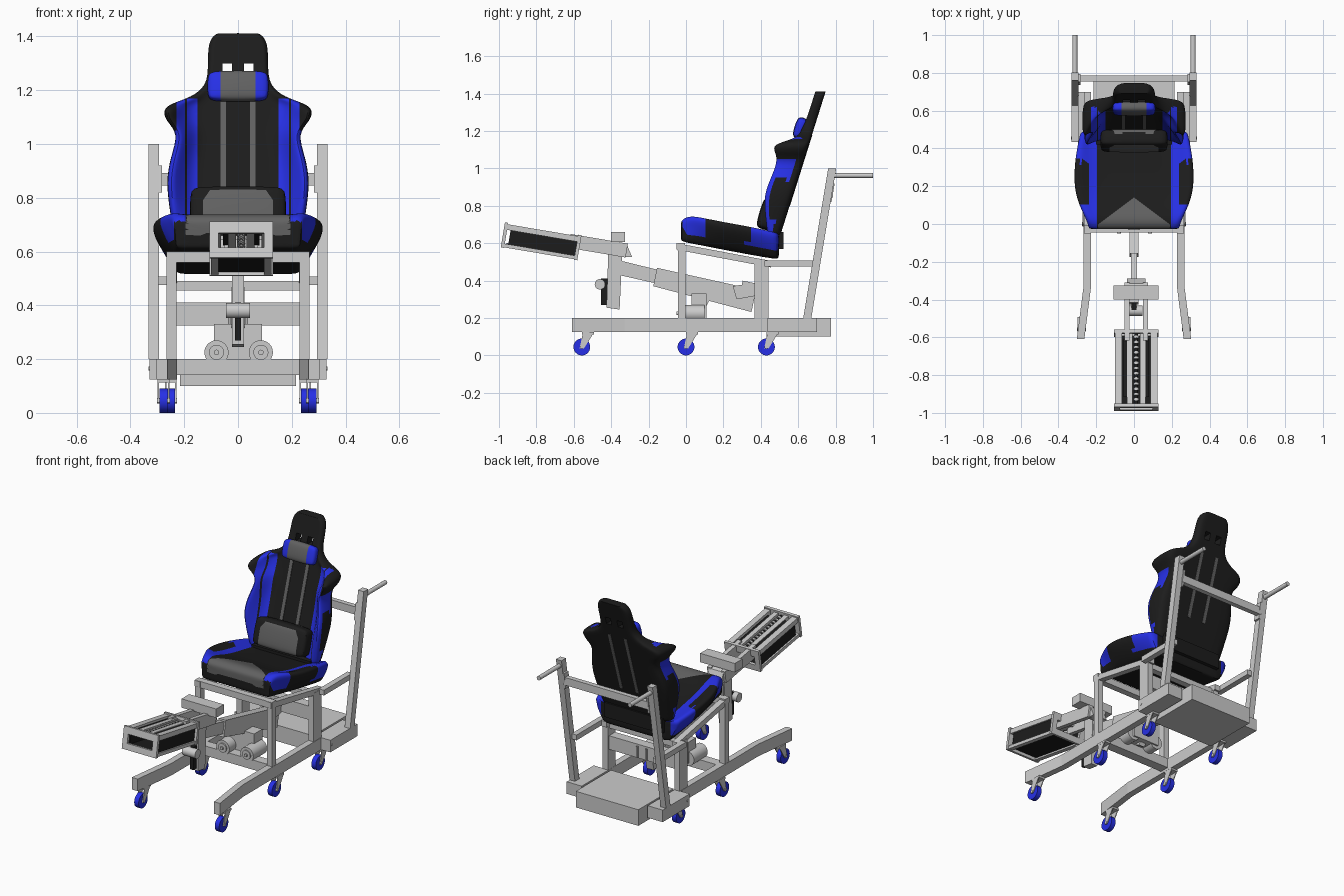
import bpy, bmesh
from math import radians, pi
from mathutils import Vector, Matrix

if "Cube" in bpy.data.objects:
    bpy.data.objects.remove(bpy.data.objects["Cube"])

def material(name, rgb):
    m = bpy.data.materials.new(name)
    m.diffuse_color = (*rgb, 1)
    m.use_nodes = True
    m.node_tree.nodes["Principled BSDF"].inputs["Base Color"].default_value = m.diffuse_color
    return m
BLACK = material("black_fabric", (0.012, 0.012, 0.012))
BLUE = material("blue_fabric", (0.02, 0.03, 0.8))
GREY = material("grey_fabric", (0.12, 0.12, 0.12))

def finish(name, bm, mat=None, smooth=False):
    me = bpy.data.meshes.new(name)
    bmesh.ops.recalc_face_normals(bm, faces=bm.faces[:])
    bm.to_mesh(me)
    bm.free()
    ob = bpy.data.objects.new(name, me)
    bpy.context.collection.objects.link(ob)
    if mat:
        me.materials.append(mat)
    if smooth:
        smooth_shade(ob)
    return ob

def smooth_shade(ob):
    bpy.ops.object.select_all(action='DESELECT')
    ob.select_set(True)
    bpy.context.view_layer.objects.active = ob
    bpy.ops.object.shade_smooth_by_angle(angle=radians(35))

def box(name, x, y, z, mat=None, M=Matrix()):
    """Box from (min, max) ranges, optionally in a tilted frame M."""
    c = [(r[0] + r[1]) / 2 for r in (x, y, z)]
    s = [r[1] - r[0] for r in (x, y, z)]
    bm = bmesh.new()
    bmesh.ops.create_cube(bm, size=1, matrix=M @ Matrix.Translation(c) @ Matrix.Diagonal((*s, 1)))
    return finish(name, bm, mat)

def beam(name, p, q, w, h, mat=None):
    p, q = Vector(p), Vector(q)
    d = q - p
    M = Matrix.Translation((p + q) / 2) @ d.to_track_quat('Y', 'Z').to_matrix().to_4x4()
    return box(name, (-w / 2, w / 2), (-d.length / 2, d.length / 2), (-h / 2, h / 2), mat, M)

def rod(name, p, q, r, mat=None, seg=24, M=Matrix()):
    p, q = Vector(p), Vector(q)
    d = q - p
    bm = bmesh.new()
    T = M @ Matrix.Translation((p + q) / 2) @ d.to_track_quat('Z', 'Y').to_matrix().to_4x4()
    bmesh.ops.create_cone(bm, cap_ends=True, segments=seg, radius1=r, radius2=r, depth=d.length, matrix=T)
    return finish(name, bm, mat, True)

def side_plate(name, x, yz, w):
    """Polygon in the yz plane, w thick, centred on x."""
    bm = bmesh.new()
    f = bm.faces.new([bm.verts.new((x - w / 2, y, z)) for y, z in yz])
    r = bmesh.ops.extrude_face_region(bm, geom=[f])
    bmesh.ops.translate(bm, vec=(w, 0, 0), verts=[v for v in r["geom"] if isinstance(v, bmesh.types.BMVert)])
    return finish(name, bm)

def upholster(name, bm, color, planes=(), level=2):
    """Subdivide a cage, cut it along colour seams, colour each face by position."""
    ob = finish(name, bm)
    ob.modifiers.new("soft", 'SUBSURF').levels = level
    me = bpy.data.meshes.new_from_object(ob.evaluated_get(bpy.context.evaluated_depsgraph_get()))
    ob.modifiers.clear()
    bm = bmesh.new()
    bm.from_mesh(me)
    for co, no in planes:
        bmesh.ops.bisect_plane(bm, geom=bm.verts[:] + bm.edges[:] + bm.faces[:], plane_co=co, plane_no=no)
    bm.normal_update()
    mats = [BLACK, BLUE, GREY]
    for f in bm.faces:
        f.material_index = mats.index(color(f.calc_center_median(), f.normal))
    bm.to_mesh(me)
    bm.free()
    ob.data = me
    for m in mats:
        me.materials.append(m)
    smooth_shade(ob)
    return ob

def loft(halves):
    """Skin mirrored half sections; first and last points lie on x = 0."""
    bm = bmesh.new()
    rings = [[bm.verts.new(p) for p in h + [(-p[0], p[1], p[2]) for p in h[-2:0:-1]]] for h in halves]
    n = len(rings[0])
    for a, b in zip(rings, rings[1:]):
        for i in range(n):
            bm.faces.new((a[i], a[(i + 1) % n], b[(i + 1) % n], b[i]))
    bm.faces.new(rings[0])
    bm.faces.new(rings[-1])
    return bm

def both(x):
    return [(x, 0, 0), (1, 0, 0)], [(-x, 0, 0), (1, 0, 0)]

# --- seat cushion: stations along y (y, half width, top, bottom, dip) ---
seat = []
for y, w, t, b, d in [(-.028, .235, .70, .625, 0), (-.024, .245, .725, .61, 0), (.02, .255, .75, .60, .004),
                      (.10, .297, .737, .585, .02), (.20, .325, .718, .565, .035), (.35, .318, .692, .537, .035),
                      (.48, .29, .662, .515, .03), (.50, .285, .655, .515, .03)]:
    xo = min(.24, w - .04)
    seat.append([(0, y, t - d), (.12, y, t - d), (.19, y, t - d), (xo, y, t - d * .6), (w - .025, y, t),
                 (w, y, t - .012), (w - .012, y, t - .06), (.235, y, b), (.2, y, b), (0, y, b)])

def seat_color(c, n):
    x = abs(c.x)
    if x < .19:
        return GREY if c.y < .14 - .75 * x and c.z > .665 else BLACK
    if .195 < x < .238 and n.z > .3:
        return BLUE
    if x > .238 and n.z > -.6 and c.z > .65 - .19 * c.y and (c.y < .1 or c.y > .33):
        return BLUE
    return BLACK
upholster("seat_cushion", loft(seat), seat_color,
          [((0, .14, 0), (.75, 1, 0)), ((0, .14, 0), (-.75, 1, 0)), *both(.195), *both(.238)])

# --- backrest: stations along z (z, half width, wing front y) ---
def back_y(z):
    return .51 + (z - .66) * .315
back = []
for z, w, yf in [(.63, .23, .44), (.65, .24, .43), (.75, .255, .415), (.86, .27, .405), (.95, .253, .445), (1.04, .222, .48),
                 (1.085, .27, .465), (1.125, .282, .45), (1.15, .255, .54), (1.175, .17, .60), (1.22, .118, .62),
                 (1.28, .112, .65), (1.36, .113, .678), (1.395, .10, .69), (1.41, .08, .705), (1.412, .075, .706)]:
    yb = back_y(z)
    yc = yb - .055
    yf = min(yf, yc)
    back.append([(0, yc, z), (.35 * w, yc, z), (.62 * w, yc, z), (.77 * w, yc - .45 * (yc - yf), z), (.92 * w, yf, z),
                 (w, yf + .02, z), (.99 * w, yb - .03, z), (.92 * w, yb, z), (.5 * w, yb, z), (0, yb, z)])

def back_color(c, n):
    x = abs(c.x)
    if c.z < 1.17 and x > .15 and c.y < back_y(c.z) - .05 and not (c.z > 1.05 and x > .228) and not .19 < x < .197:
        return BLUE if n.y < .2 and (n.y < -.15 or x < .25) else BLACK
    return BLACK
rest = upholster("backrest", loft(back), back_color,
                 [*both(.15), *both(.19), *both(.197), *both(.228), ((0, 0, 1.05), (0, 0, 1))])
for s in (-1, 1):
    # strap holes through the headrest and grey stripes on front and back
    cut = box("strap_hole_cutter", (s * .04 - .018, s * .04 + .018), (.5, .9), (1.255, 1.30), BLACK)
    cut.hide_render = True
    cut.hide_set(True)
    m = rest.modifiers.new("hole", 'BOOLEAN')
    m.operation, m.object, m.solver = 'DIFFERENCE', cut, 'EXACT'
    for off in (-.056, -.001):
        beam("backrest_stripe", (s * .055, back_y(.80) + off, .80), (s * .055, back_y(1.18) + off, 1.18), .02, .006, GREY)

# --- pillows ---
def pillow(name, c, size, tilt, color, planes):
    bm = bmesh.new()
    M = Matrix.Translation(c) @ Matrix.Rotation(radians(tilt), 4, 'X') @ Matrix.Diagonal((*size, 1))
    bmesh.ops.create_cube(bm, size=1, matrix=M)
    bmesh.ops.bevel(bm, geom=bm.edges[:], offset=.018, segments=1, affect='EDGES')
    upholster(name, bm, color, planes)
pillow("head_pillow", (0, .61, 1.215), (.23, .065, .12), -17,
       lambda c, n: GREY if abs(c.x) < .065 else BLUE, both(.065))
pillow("lumbar_pillow", (0, .44, .755), (.36, .10, .175), -17,
       lambda c, n: GREY if abs(c.x) < .215 - (c.z - .67) * .7 and abs(c.x) < .13 and c.z < .83 else BLACK,
       [((.215, 0, .67), (1, 0, .7)), ((-.215, 0, .67), (-1, 0, .7)), *both(.13)])
box("backrest_hinge", (-.2, .2), (.42, .52), (.57, .66), BLACK)

# --- frame, both sides ---
for s in (-1, 1):
    x = s * .245
    # bent floor rail
    bm = bmesh.new()
    rows = [(-.61, .283), (-.33, .247), (.70, .247)]
    rings = [[bm.verts.new((s * cx + dx, y, z)) for dx, z in ((-.02, .125), (.02, .125), (.02, .2), (-.02, .2))] for y, cx in rows]
    for a, b in zip(rings, rings[1:]):
        for i in range(4):
            bm.faces.new((a[i], a[i - 1], b[i - 1], b[i]))
    bm.faces.new(rings[0])
    bm.faces.new(rings[-1])
    finish("floor_rail", bm)
    o = lambda a, b: tuple(sorted((s * a, s * b)))
    box("outer_rail", o(.267, .33), (.435, .70), (.125, .20))
    rod("rail_bolt", (s * .325, .455, .165), (s * .333, .455, .165), .008)
    box("front_upright", o(.228, .265), (-.043, -.003), (.2, .575))
    box("rear_upright", o(.228, .265), (.365, .44), (.2, .50))
    side_plate("seat_rail", x, [(-.05, .60), (.455, .505), (.455, .47), (-.05, .565)], .037)
    box("rear_arm", o(.262, .297), (.42, .70), (.475, .508))
    side_plate("push_post", s * .313, [(.627, .2), (.67, .2), (.803, 1.0), (.76, 1.0)], .038)
    rod("push_handle", (s * .313, .77, .962), (s * .313, 1.0, .962), .013)
    side_plate("crossbar_plate", s * .288, [(.735, .82), (.778, .82), (.795, .92), (.752, .92)], .012)
    # casters
    for y, cx in ((-.557, .277), (0, .25), (.43, .25)):
        wx = s * cx
        rod("caster_wheel", (wx - .015, y, .045), (wx + .015, y, .045), .045, BLUE, 32)
        rod("caster_axle", (wx - .024, y, .045), (wx + .024, y, .045), .01)
        for d in (-.019, .019):
            side_plate("caster_fork", wx + d, [(y - .012, .038), (y + .012, .038), (y + .06, .115), (y + .005, .115)], .005)
        box("caster_plate", (wx - .022, wx + .022), (y, y + .065), (.113, .126))

# --- cross members ---
box("push_crossbar", (-.295, .295), (.755, .785), (.845, .893))
box("front_seat_crossbar", (-.265, .265), (-.045, -.005), (.56, .60))
box("rear_seat_crossbar", (-.23, .23), (.385, .425), (.455, .49))
box("middle_crossbar", (-.23, .23), (.37, .43), (.325, .41))
box("floor_crossbar", (-.23, .23), (-.03, .03), (.14, .20))
box("battery_box", (-.215, .215), (.43, .775), (.10, .20))

# --- telescopic leg arm ---
side_plate("outer_leg_beam", 0, [(-.155, .468), (.375, .35), (.35, .232), (-.175, .37)], .05)
side_plate("inner_leg_beam", 0, [(-.345, .505), (-.14, .455), (-.16, .385), (-.36, .43)], .032)
beam("beam_bracket", (0, .30, .385), (0, .37, .37), .08, .03)
for d in (-.032, .032):
    side_plate("beam_pivot_plate", d, [(.25, .37), (.44, .40), (.44, .33), (.27, .30)], .01)
side_plate("leg_post", 0, [(-.415, .57), (-.34, .56), (-.355, .245), (-.425, .255)], .045)
rod("clamp_hub", (-.045, -.46, .38), (.045, -.46, .38), .028)
box("clamp_strip", (-.012, .012), (-.455, -.42), (.27, .41), BLACK)
box("shin_pad", (-.108, .13), (-.40, -.325), (.605, .66))

# --- lift actuator and its motors on the floor crossbar ---
beam("lift_actuator", (0, .05, .19), (0, .14, .38), .04, .045)
box("motor_mount", (-.09, .09), (.03, .11), (.2, .33))
for x in (-.08, .085):
    rod("motor", (x, -.035, .225), (x, .10, .225), .045)
    rod("motor_rim", (x, -.042, .225), (x, -.034, .225), .028)
    rod("motor_shaft", (x, -.05, .225), (x, -.04, .225), .01)

# --- tilted foot carriage: local y runs along the slope ---
F = Matrix.Translation((.012, -.775, .61)) @ Matrix.Rotation(radians(-9.6), 4, 'X')
for s in (-1, 1):
    o = lambda a, b: tuple(sorted((s * a, s * b)))
    box("carriage_top_rail", o(.075, .112), (-.2, .2), (.03, .06), None, F)
    box("carriage_bottom_rail", o(.085, .112), (-.2, .2), (-.065, -.045), None, F)
    box("carriage_side_panel", o(.09, .102), (-.17, .19), (-.045, .03), BLACK, F)
    box("carriage_slot", o(.05, .068), (-.15, .16), (.04, .05), BLACK, F)
    box("carriage_inner_rail", o(.02, .05), (-.2, .2), (.03, .055), None, F)
    box("carriage_arm", o(.035, .062), (.15, .46), (-.01, .065), None, F)
    for y in (-.207, .19):
        box("end_post", o(.085, .118), (y, y + .018), (-.068, .068), None, F)
for y in (-.207, .19):
    box("end_top_bar", (-.118, .118), (y, y + .018), (.025, .068), None, F)
    box("end_bottom_bar", (-.118, .118), (y, y + .018), (-.068, -.03), None, F)
box("foot_plate", (-.085, .085), (-.18, .19), (-.055, -.04), BLACK, F)
rod("lead_screw", (0, -.2, .04), (0, .2, .04), .009, BLACK, 16, F)
for i in range(13):
    y = -.17 + i * .028
    rod("screw_thread", (0, y, .04), (0, y + .012, .04), .015, None, 16, F)
side_plate("arm_end_bracket", 0.012, [(-.345, .60), (-.315, .59), (-.288, .525), (-.34, .525)], .10)
